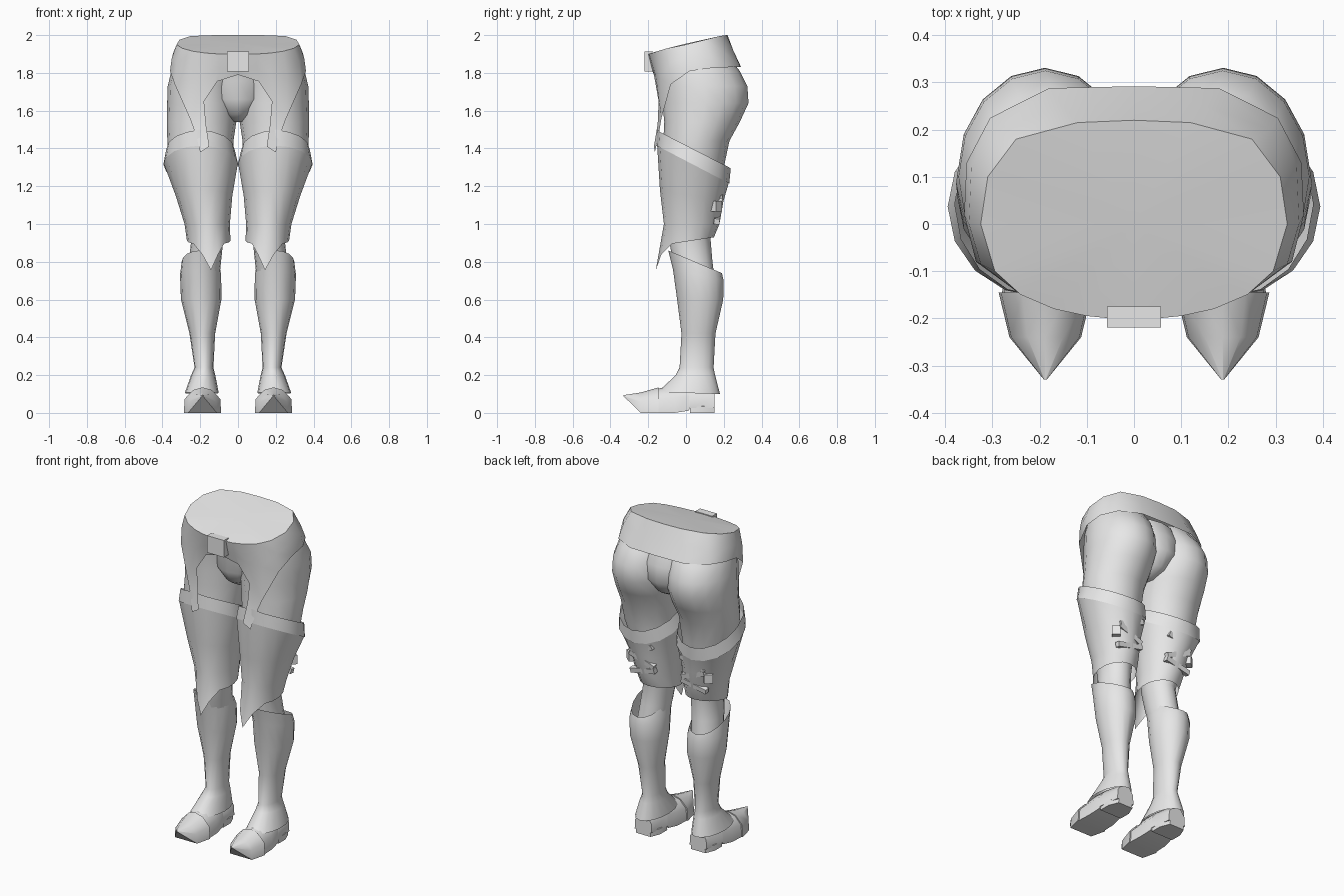
import bpy, math
from mathutils import Matrix, Vector

grey = bpy.data.materials.new("light_grey")
grey.diffuse_color = (0.8, 0.8, 0.8, 1)
N = 16
FRONT = N * 3 // 4


def make(name, verts, faces, mirror=True, angle=45):
    me = bpy.data.meshes.new(name)
    me.from_pydata([tuple(v) for v in verts], [], faces)
    me.materials.append(grey)
    ob = bpy.data.objects.new(name, me)
    bpy.context.collection.objects.link(ob)
    bpy.ops.object.select_all(action='DESELECT')
    ob.select_set(True)
    bpy.context.view_layer.objects.active = ob
    bpy.ops.object.mode_set(mode='EDIT')
    bpy.ops.mesh.select_all(action='SELECT')
    bpy.ops.mesh.normals_make_consistent(inside=False)
    bpy.ops.object.mode_set(mode='OBJECT')
    bpy.ops.object.shade_smooth_by_angle(angle=math.radians(angle))
    if mirror:
        m = ob.modifiers.new("mirror", 'MIRROR')
        m.use_clip = True
        m.merge_threshold = 0.0005
    return ob


def skin(k, n, closed=True):
    """Quads between k rows of n points."""
    return [(r * n + i, r * n + (i + 1) % n, (r + 1) * n + (i + 1) % n, (r + 1) * n + i)
            for r in range(k - 1) for i in range(n if closed else n - 1)]


def loft(name, rings, mirror=True, caps=False, moved=None, angle=45):
    """Rings are (cx, cy, z, rx, ry, tilt); tilt raises the back, lowers the front."""
    verts = []
    for cx, cy, z, rx, ry, tilt in rings:
        for i in range(N):
            a = math.tau * i / N
            verts.append((cx + rx * math.cos(a), cy + ry * math.sin(a), z + tilt * math.sin(a)))
    for i, p in (moved or {}).items():
        verts[i] = p
    faces = skin(len(rings), N)
    if caps:
        faces += [tuple(range(N)), tuple(range(len(verts) - N, len(verts)))]
    return make(name, verts, faces, mirror, angle)


def box(name, centre, size, rot=(0, 0, 0), mirror=True):
    mat = Matrix.Translation(centre)
    for ang, ax in zip(rot, "XYZ"):
        mat = mat @ Matrix.Rotation(math.radians(ang), 4, ax)
    v = [mat @ Vector((x * size[0] / 2, y * size[1] / 2, z * size[2] / 2))
         for x in (-1, 1) for y in (-1, 1) for z in (-1, 1)]
    f = [(0, 1, 3, 2), (4, 6, 7, 5), (0, 4, 5, 1), (2, 3, 7, 6), (0, 2, 6, 4), (1, 5, 7, 3)]
    return make(name, v, f, mirror, 30)


# Waist wrap: columns from front centre round to back centre (top, middle, hem)
top = [(0, -.205, 1.9), (.1, -.195, 1.9), (.17, -.18, 1.905), (.24, -.15, 1.915), (.295, -.1, 1.93),
       (.325, 0, 1.95), (.31, .1, 1.975), (.25, .18, 1.995), (.12, .215, 2), (0, .22, 2)]
mid = [(0, -.19, 1.84), (.1, -.175, 1.82), (.175, -.16, 1.78), (.26, -.135, 1.77), (.325, -.085, 1.85),
       (.35, 0, 1.88), (.345, .12, 1.9), (.29, .2, 1.91), (.15, .25, 1.92), (0, .25, 1.92)]
hem = [(0, -.17, 1.79), (.11, -.155, 1.755), (.18, -.145, 1.65), (.255, -.13, 1.56), (.335, -.08, 1.74),
       (.36, .02, 1.81), (.355, .13, 1.825), (.305, .225, 1.83), (.18, .288, 1.83), (0, .292, 1.83)]
n = len(top)
verts = top + mid + hem
faces = skin(3, n, False)
verts.append((0, 0, 1.955))
faces += [(i, i + 1, 3 * n) for i in range(n - 1)]
# hanging tab under the hem
t = len(verts)
verts += [(.17, -.15, 1.53), (.222, -.145, 1.47), (.152, -.17, 1.41), (.2, -.165, 1.38)]
faces += [(2 * n + 2, 2 * n + 3, t + 1, t), (t, t + 1, t + 3, t + 2)]
make("waist_wrap", verts, faces, angle=60)

# Square buckle
box("buckle", (0, -.197, 1.86), (.115, .045, .105), mirror=False)

# Crotch and seat filling between the legs
loft("crotch", [(0, .05, 1.86, .2, .19, 0), (0, .09, 1.76, .2, .195, 0), (0, .09, 1.66, .17, .2, 0),
                (0, .085, 1.58, .09, .15, 0), (0, .08, 1.54, .04, .08, 0)], mirror=False, caps=True)

# Hips, thighs and knees
loft("leg", [(.165, .05, 1.89, .165, .17, 0), (.175, .075, 1.81, .178, .21, 0),
             (.188, .1, 1.73, .184, .225, 0), (.189, .103, 1.64, .186, .228, 0),
             (.193, .085, 1.54, .184, .2, 0), (.199, .055, 1.44, .175, .175, 0),
             (.195, .04, 1.3, .165, .16, 0), (.17, .03, 1.1, .115, .13, 0),
             (.162, .02, .92, .085, .11, 0), (.175, .035, .8, .085, .105, 0),
             (.19, .065, .65, .085, .095, 0)])

# Thigh armour with flared cuff and pointed knee
loft("thigh_cuff", [(.199, .042, 1.395, .181, .195, -.1), (.197, .037, 1.315, .198, .192, -.1)],
     moved={FRONT: (.205, -.15, 1.5)})
loft("thigh_guard", [(.197, .037, 1.32, .196, .19, -.1), (.18, .03, 1.15, .15, .168, -.03),
                     (.163, .03, 1.0, .12, .147, 0), (.155, .018, .91, .115, .13, .02)],
     moved={3 * N + FRONT: (.143, -.16, .755), 3 * N + FRONT - 1: (.105, -.13, .84),
            3 * N + FRONT + 1: (.19, -.13, .84)})

# Crossed straps at the back of the thigh
for i, (z, tilt) in enumerate([(1.17, 22), (1.1, -22), (1.03, 12)]):
    box(f"thigh_strap_{i + 1}", (.175, .182 - (1.17 - z) * .12, z), (.17, .03, .03), (-8, tilt, 0))
box("strap_buckle", (.26, .155, 1.095), (.05, .05, .055), (0, 0, -40))

# Greave flaring over the ankle
loft("greave", [(.2, .048, .8, .098, .142, -.06), (.198, .065, .73, .109, .134, -.03),
                (.195, .075, .6, .107, .122, 0), (.189, .066, .42, .068, .09, 0),
                (.18, .056, .24, .05, .09, 0), (.184, .05, .2, .064, .104, 0),
                (.192, .015, .105, .09, .165, -.005)])


# Shoes: sections along y (y, half width, bottom, top)
def shoe(name, sections):
    v = []
    for y, w, b, h in sections:
        m = b + (h - b) * .55
        v += [(.188 + x * w, y, z) for x, z in
              [(-1, b), (1, b), (.95, m), (.5, h - (h - b) * .1), (0, h), (-.5, h - (h - b) * .1), (-.95, m)]]
    k = len(sections)
    return make(name, v, skin(k, 7) + [tuple(range(7)), tuple(range(7 * k - 7, 7 * k))], angle=40)


shoe("toe_cap", [(-.33, .003, .088, .094), (-.24, .076, 0, .108), (-.145, .099, 0, .135)])
shoe("shoe", [(-.16, .092, 0, .125), (-.06, .088, 0, .15), (.015, .078, .012, .15),
              (.02, .076, .025, .15), (.15, .058, .025, .13)])
shoe("heel", [(.02, .074, 0, .06), (.09, .074, 0, .06), (.15, .05, 0, .06)])
